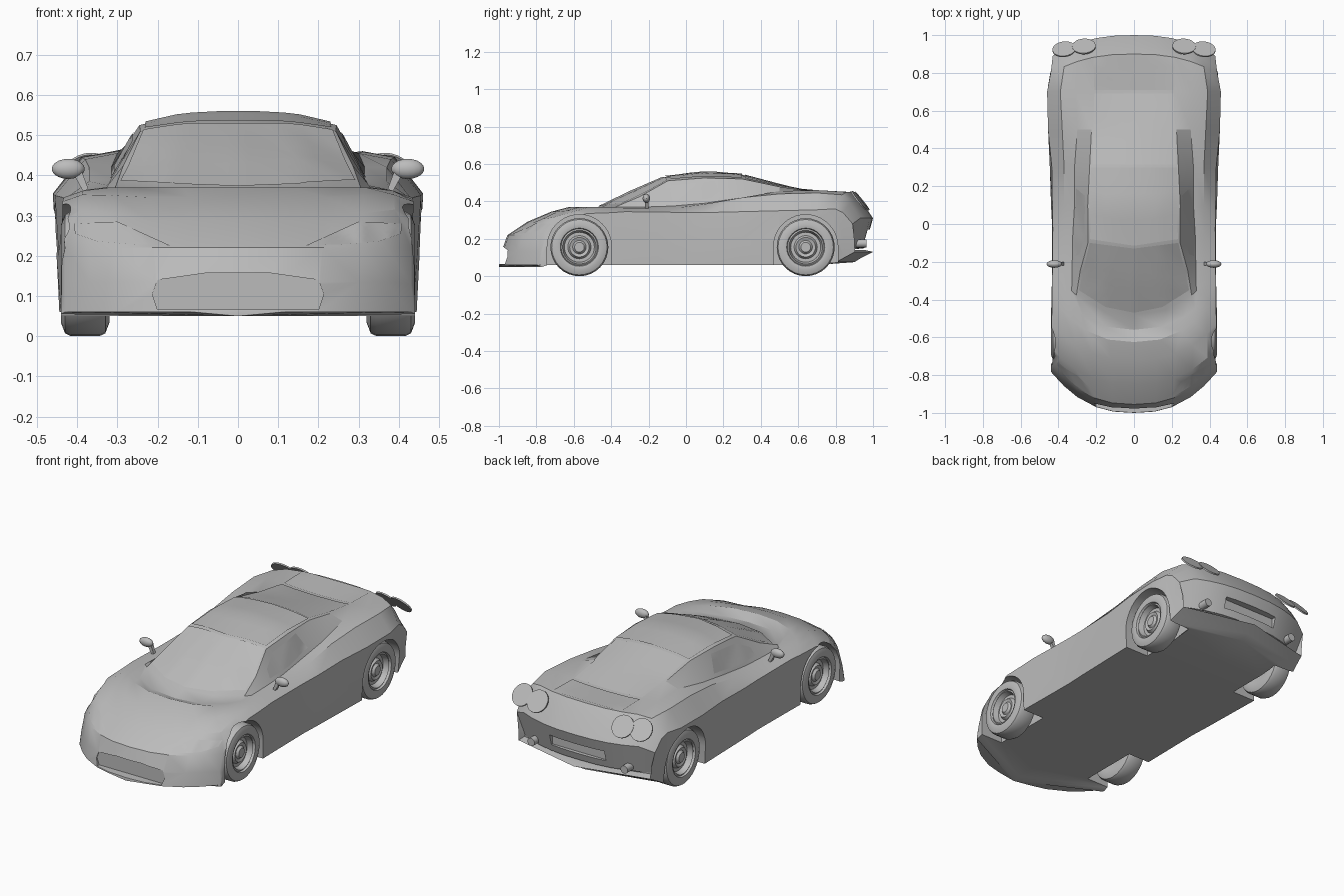
import bpy, bmesh, math
from mathutils import Vector, Matrix
from mathutils.bvhtree import BVHTree

if "Cube" in bpy.data.objects:
    bpy.data.objects.remove(bpy.data.objects["Cube"])

GREY = bpy.data.materials.new("plain_grey")
GREY.diffuse_color = (0.5, 0.5, 0.5, 1)
GREY.use_nodes = True
GREY.node_tree.nodes["Principled BSDF"].inputs["Base Color"].default_value = GREY.diffuse_color


def finish(bm, name, angle=30):
    bmesh.ops.recalc_face_normals(bm, faces=bm.faces)
    me = bpy.data.meshes.new(name)
    bm.to_mesh(me)
    bm.free()
    me.materials.append(GREY)
    ob = bpy.data.objects.new(name, me)
    bpy.context.collection.objects.link(ob)
    if angle:
        smooth(ob, angle)
    return ob


def smooth(ob, angle):
    bpy.ops.object.select_all(action='DESELECT')
    bpy.context.view_layer.objects.active = ob
    ob.select_set(True)
    bpy.ops.object.shade_smooth_by_angle(angle=math.radians(angle))


def key(keys, s):
    """Linear value between sparse keys along the body."""
    ks = sorted(keys)
    if s <= ks[0]:
        return keys[ks[0]]
    for a, b in zip(ks, ks[1:]):
        if s <= b:
            return keys[a] + (keys[b] - keys[a]) * (s - a) / (b - a)
    return keys[ks[-1]]


# Body: length stations, plan curvature, then width and height of each rail
station_y = [-1, -.985, -.955, -.85, -.72, -.625, -.56, -.48, -.3, -.12,
             .1, .3, .5, .7, .9, .94, 1.0, .955]
bow = {0: 1.7, 2: 1.7, 3: 1.5, 4: 1.5, 5: 1.9, 6: 1.9, 7: 2, 8: 1.2, 9: .8,
       10: 0, 13: 0, 14: -.8, 15: -.8, 16: -.9, 17: -.9}
sill_x = {0: .44, 9: .43, 12: .445, 14: .43, 17: .40}
sill_z = {0: .05, 1: .05, 2: .06, 13: .06, 14: .075, 15: .10, 16: .13, 17: .14}
side_x = {0: .44, 9: .433, 12: .452, 13: .455, 14: .445, 17: .40}
side_z = {0: .055, 1: .12, 2: .18, 3: .2, 16: .2, 17: .145}
hip_x = {0: .43, 2: .43, 3: .437, 9: .43, 11: .435, 12: .455, 13: .46,
         14: .442, 16: .43, 17: .395}
hip_z = {0: .06, 1: .13, 2: .22, 3: .285, 4: .335, 6: .345, 10: .34, 12: .35,
         14: .36, 15: .34, 16: .28, 17: .15}
fender_x = {0: .37, 2: .37, 3: .39, 5: .385, 10: .37, 11: .37, 13: .39,
            14: .37, 17: .35}
fender_z = {0: .06, 1: .135, 2: .22, 3: .315, 4: .352, 5: .362, 9: .365,
            10: .385, 11: .42, 12: .44, 13: .445, 14: .435, 15: .39, 16: .31, 17: .15}
base_x = {0: .3, 4: .31, 7: .33, 9: .325, 10: .315, 11: .315, 12: .3, 13: .31,
          14: .3, 17: .27}
base_z = {0: .06, 1: .135, 2: .22, 3: .305, 4: .35, 5: .37, 8: .37, 9: .375,
          10: .39, 11: .42, 12: .455, 13: .46, 14: .45, 15: .40, 16: .31, 17: .15}
pillar_x = {0: .2, 4: .22, 5: .25, 6: .27, 7: .305, 8: .285, 9: .243, 10: .245,
            11: .235, 12: .225, 14: .22, 17: .19}
pillar_z = {0: .06, 1: .135, 2: .22, 3: .285, 4: .345, 5: .37, 6: .36, 7: .37,
            8: .425, 9: .51, 10: .525, 11: .52, 12: .478, 13: .45, 14: .45,
            15: .40, 16: .31, 17: .15}
centre_z = {0: .06, 1: .135, 2: .22, 3: .29, 4: .345, 5: .37, 6: .345, 7: .365,
            8: .452, 9: .53, 10: .557, 11: .543, 12: .49, 13: .44, 14: .45,
            15: .40, 16: .31, 17: .15}
rails = [(sill_x, sill_z), (side_x, side_z), (hip_x, hip_z),
         (fender_x, fender_z), (base_x, base_z), (pillar_x, pillar_z)]

bm = bmesh.new()
rings = []
for s, yc in enumerate(station_y):
    half = [(key(rx, s), key(rz, s)) for rx, rz in rails]
    px, pz = half[-1]
    cz = key(centre_z, s)
    half.append((px * .55, cz - .22 * (cz - pz)))
    loop = [(0, half[0][1])] + half + [(0, cz)] + [(-x, z) for x, z in reversed(half)]
    rings.append([bm.verts.new((x, yc + key(bow, s) * abs(x) ** 2.5, z)) for x, z in loop])
for r, q in zip(rings, rings[1:]):
    for i in range(len(r)):
        j = (i + 1) % len(r)
        bm.faces.new((r[i], r[j], q[j], q[i]))
caps = [bm.faces.new(rings[0]), bm.faces.new(rings[-1])]
bmesh.ops.triangulate(bm, faces=caps)
body = finish(bm, "body", 0)


def prism(name, pts, to3d, lo, hi):
    """Solid from a flat outline, extruded from lo to hi."""
    bm = bmesh.new()
    a = [bm.verts.new(to3d(p, lo)) for p in pts]
    b = [bm.verts.new(to3d(p, hi)) for p in pts]
    bm.faces.new(a)
    bm.faces.new(b)
    for i in range(len(a)):
        j = (i + 1) % len(a)
        bm.faces.new((a[i], a[j], b[j], b[i]))
    return finish(bm, name, 0)


def cut(cutter):
    m = body.modifiers.new("cut", 'BOOLEAN')
    m.operation, m.solver, m.object = 'DIFFERENCE', 'EXACT', cutter
    bpy.context.view_layer.objects.active = body
    bpy.ops.object.modifier_apply(modifier=m.name)
    bpy.data.objects.remove(cutter)


# Wheel arches, grille recess and rear plate slot
AXLES = (-.57, .64)
arc = [(.172 * math.cos(a * math.pi / 20), .157 + .172 * math.sin(a * math.pi / 20))
       for a in range(21)] + [(-.172, -.1), (.172, -.1)]
for ay in AXLES:
    for sx in (-1, 1):
        cut(prism("arch_cutter", arc, lambda p, d: (d, p[0] + ay, p[1]), sx * .3, sx * .6))
to_front = lambda p, d: (p[0], d, p[1])
g = [(.2, .066), (.213, .105), (.2, .14), (.08, .157)]
cut(prism("grille_cutter", g + [(-x, z) for x, z in reversed(g)], to_front, -1.1, -.95))
cut(prism("plate_cutter", [(-.17, .19), (.17, .19), (.17, .25), (-.17, .25)],
          to_front, .945, 1.1))
smooth(body, 28)

tree = BVHTree.FromObject(body, bpy.context.evaluated_depsgraph_get())


def panel(name, pts, axis, sign, lift=.004):
    """Thin plate: an outline projected onto the body along one axis."""
    bm = bmesh.new()
    vs = []
    for p in pts:
        c = list(p)
        c.insert(axis, sign * 2)
        vs.append(bm.verts.new(c))
    f = bm.faces.new(vs)
    bmesh.ops.triangulate(bm, faces=[f])
    bmesh.ops.subdivide_edges(bm, edges=bm.edges[:], cuts=5, use_grid_fill=True)
    d = Vector((0, 0, 0))
    d[axis] = -sign
    missed = []
    for v in bm.verts:
        hit = tree.ray_cast(v.co, d)[0]
        if hit is None:
            missed.append(v)
        else:
            v.co = hit - d * lift
    bmesh.ops.delete(bm, geom=missed, context='VERTS')
    ob = finish(bm, name)
    return ob


def both(pts):
    return pts + [(-x, y) for x, y in reversed(pts) if x > 0]


# Glass and body panels
panel("windshield", both([(0, -.47), (.15, -.44), (.292, -.35), (.235, -.1), (0, -.13)][:4])
      [:4] + [(0, -.13)] + [(-.235, -.1), (-.292, -.35), (-.15, -.44)], 2, 1)
panel("roof_panel", [(-.232, -.08), (0, -.115), (.232, -.08), (.228, .3), (-.228, .3)], 2, 1, .006)
panel("rear_window", [(-.22, .315), (.22, .315), (.21, .69), (-.21, .69)], 2, 1)
panel("engine_lid", [(-.21, .71), (.21, .71), (.215, .885), (-.215, .885)], 2, 1)
for sx, tag in ((1, "right"), (-1, "left")):
    panel("side_window_" + tag, [(-.17, .392), (-.16, .435), (-.07, .485), (.15, .508),
                                 (.19, .425), (0, .396)], 0, sx)
    panel("headlight_" + tag, [(sx * x, z) for x, z in
          ((.17, .226), (.27, .229), (.35, .236), (.405, .255), (.408, .28), (.3, .285))], 1, -1)


def disc(name, pos, normal, r, depth):
    bm = bmesh.new()
    rot = Vector(normal).to_track_quat('Z', 'Y').to_matrix().to_4x4()
    bmesh.ops.create_cone(bm, cap_ends=True, segments=24, radius1=r, radius2=r, depth=depth,
                          matrix=Matrix.Translation(pos) @ rot)
    return finish(bm, name)


# Tail lamps, exhausts and mirrors
for sx, tag in ((1, "right"), (-1, "left")):
    disc("outer_tail_lamp_" + tag, (sx * .37, .925, .405), (sx * .1, .78, .62), .062, .008)
    disc("inner_tail_lamp_" + tag, (sx * .265, .94, .402), (sx * .05, .78, .62), .062, .008)
    disc("exhaust_" + tag, (sx * .29, .935, .175), (0, 1, 0), .022, .06)
    bm = bmesh.new()
    bmesh.ops.create_uvsphere(bm, u_segments=16, v_segments=10, radius=1,
                              matrix=Matrix.Translation((sx * .422, -.212, .416))
                              @ Matrix.Diagonal((.041, .02, .025, 1)))
    finish(bm, "mirror_" + tag, 40)
    prism("mirror_stalk_" + tag, [(sx * .37, .36), (sx * .385, .36), (sx * .41, .405), (sx * .39, .415)],
          to_front, -.22, -.2)

# Wheels: tyre, stepped rim and hub turned from one profile
profile = [(-.055, 0), (-.055, .1), (-.06, .122), (-.05, .148), (-.035, .155), (.035, .155),
           (.05, .148), (.06, .122), (.056, .102), (.045, .098), (.05, .09), (.02, .08),
           (.02, .062), (.036, .052), (.03, .036), (.042, .026), (.042, 0)]
for ay, end in zip(AXLES, ("front", "rear")):
    for sx, tag in ((1, "right"), (-1, "left")):
        bm = bmesh.new()
        vs = [bm.verts.new((sx * (x + .38), ay, r + .155)) for x, r in profile]
        es = [bm.edges.new(e) for e in zip(vs, vs[1:])]
        bmesh.ops.spin(bm, geom=vs + es, cent=(0, ay, .155), axis=(1, 0, 0),
                       angle=math.tau, steps=32)
        bmesh.ops.remove_doubles(bm, verts=bm.verts, dist=1e-4)
        finish(bm, "wheel_%s_%s" % (end, tag), 35)
